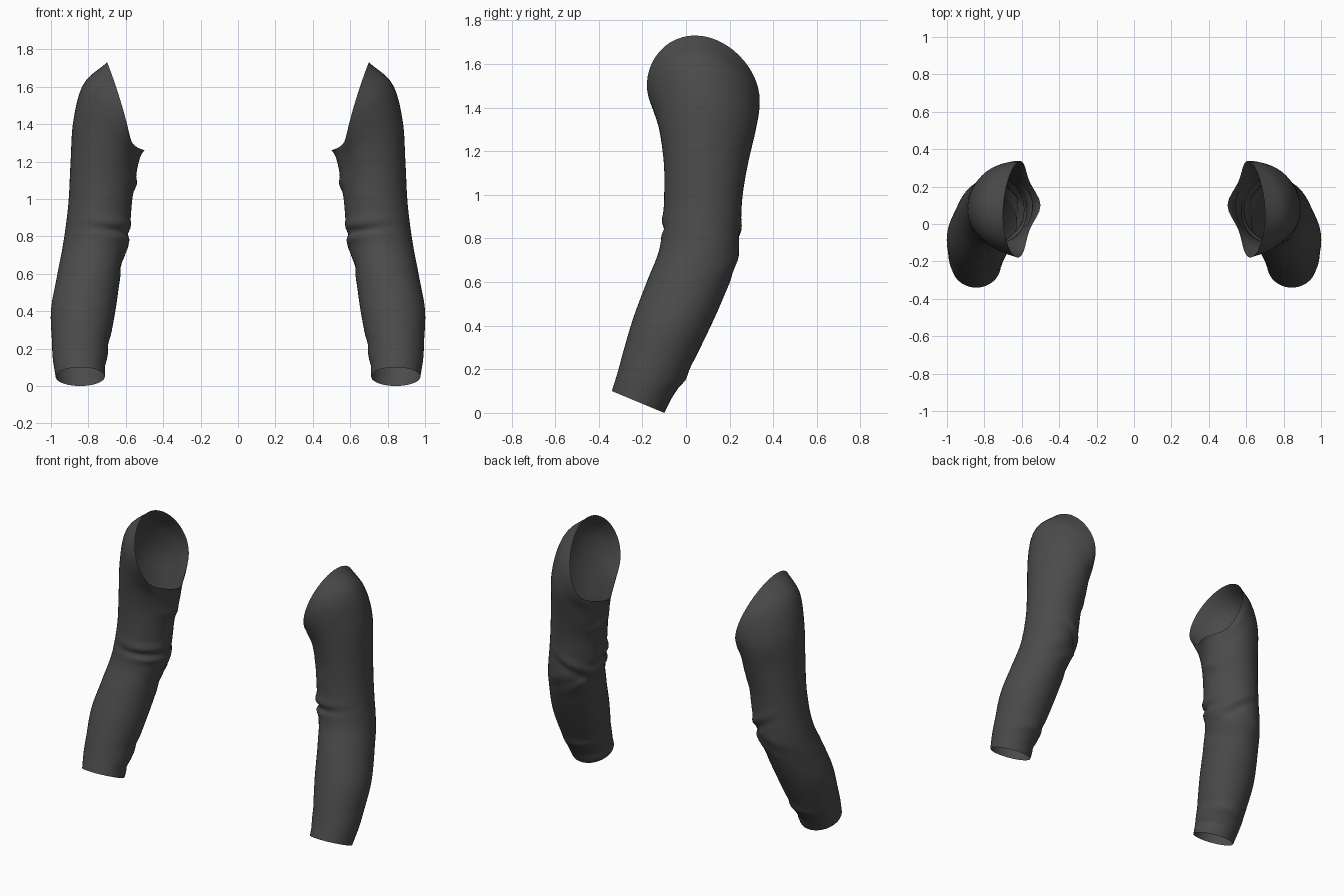
import bpy, bmesh, math
from mathutils import Vector as V

if "Cube" in bpy.data.objects:
    bpy.data.objects.remove(bpy.data.objects["Cube"])

SEG, SUB = 48, 8

# Forearm and elbow rings: inner x, outer x, front y, front z, back y, back z
LOWER = [
    (.712, .975, -.34, .10, -.10, .00),
    (.70, .99, -.312, .19, -.045, .10),
    (.685, .995, -.285, .29, .01, .19),
    (.655, 1.0, -.24, .44, .10, .37),
    (.63, .97, -.18, .60, .18, .55),
    (.60, .94, -.125, .74, .235, .72),
    (.578, .92, -.108, .86, .25, .86),
    (.565, .905, -.10, 1.0, .26, 1.0),
]
# Shoulder rings leaning into the armhole: inner, outer, front, back points
UPPER = [
    ((.548, .10, 1.11), (.895, .08, 1.20), (.72, -.102, 1.15), (.72, .285, 1.15)),
    ((.548, .10, 1.19), (.88, .08, 1.42), (.70, -.125, 1.31), (.70, .318, 1.30)),
    ((.556, .10, 1.235), (.825, .06, 1.615), (.655, -.158, 1.42), (.655, .334, 1.40)),
    ((.565, .10, 1.26), (.70, .05, 1.73), (.615, -.178, 1.48), (.615, .336, 1.46)),
]
# Cloth folds: z, angle, height, z width, angle width, slope of the fold
FOLDS = [
    (.83, 4.1, -.016, .018, .9, .02), (.87, 3.9, .012, .025, .9, .02),
    (.79, 3.6, .012, .025, .8, .03), (.74, 2.3, -.014, .022, .8, -.10),
    (.80, 2.2, .012, .03, .8, -.08), (.68, 2.4, .012, .03, .7, .10),
    (.70, 1.4, .008, .04, .6, .05), (.62, 3.0, -.008, .03, .7, .08),
    (.16, 1.8, .010, .03, .8, .02), (.09, 2.6, -.008, .025, .9, .03),
    (.22, 2.9, -.007, .03, .7, .03), (1.08, 3.1, .012, .03, .5, .05),
]


def wrap(a):
    return (a + math.pi) % (2 * math.pi) - math.pi


def gauss(d, w):
    return math.exp(-(d / w) ** 2)


def key_rings():
    keys = []
    for xi, xo, fy, fz, by, bz in LOWER:
        ym, zm, xm = (fy + by) / 2, (fz + bz) / 2, (xi + xo) / 2
        keys.append([V((xi, ym, zm)), V((xo, ym, zm)), V((xm, fy, fz)), V((xm, by, bz))])
    return keys + [[V(p) for p in ring] for ring in UPPER]


def spline(a, b, c, d, t):
    return (2 * b + (c - a) * t + (2 * a - 5 * b + 4 * c - d) * t * t
            + (3 * b - a - 3 * c + d) * t ** 3) / 2


def ring_points(ring, spur):
    inner, outer, front, back = ring
    centre = (inner + outer + front + back) / 4
    bend = (inner + outer - front - back) / 4
    pts = []
    for i in range(SEG):
        a = 2 * math.pi * i / SEG
        p = (centre + (outer - inner) / 2 * math.cos(a)
             + (back - front) / 2 * math.sin(a) + bend * math.cos(2 * a))
        out = (p - centre).normalized()
        h = 0
        for z, ang, amp, zw, aw, slope in FOLDS:
            da = wrap(a - ang)
            h += amp * gauss(p.z - z - slope * da, zw) * gauss(da, aw)
        p = p + out * h
        # pointed underarm corner
        p.x -= spur * gauss(wrap(a - math.pi), .4)
        pts.append(p)
    return pts


def sleeve(name, side, mat):
    keys = key_rings()
    n = len(keys) - 1
    bm = bmesh.new()
    rows = []
    for s in range(n * SUB + 1):
        k = min(s // SUB, n - 1)
        t = s / SUB - k
        quad = []
        for j in range(4):
            b, c = keys[k][j], keys[k + 1][j]
            a = keys[k - 1][j] if k else 2 * b - c
            d = keys[k + 2][j] if k + 2 <= n else 2 * c - b
            quad.append(spline(a, b, c, d, t))
        spur = .065 * max(0, (s / SUB - n + 3) / 3) ** 1.3
        rows.append([bm.verts.new((side * p.x, p.y, max(p.z, 0)))
                     for p in ring_points(quad, spur)])
    for lo, hi in zip(rows, rows[1:]):
        for i in range(SEG):
            j = (i + 1) % SEG
            f = [lo[i], lo[j], hi[j], hi[i]]
            bm.faces.new(f if side > 0 else f[::-1])
    me = bpy.data.meshes.new(name)
    bm.to_mesh(me)
    bm.free()
    for poly in me.polygons:
        poly.use_smooth = True
    me.materials.append(mat)
    ob = bpy.data.objects.new(name, me)
    bpy.context.collection.objects.link(ob)


cloth = bpy.data.materials.new("dark_cloth")
cloth.diffuse_color = (.07, .07, .07, 1)
cloth.use_nodes = True
cloth.node_tree.nodes["Principled BSDF"].inputs["Base Color"].default_value = cloth.diffuse_color
sleeve("left_sleeve", 1, cloth)
sleeve("right_sleeve", -1, cloth)
